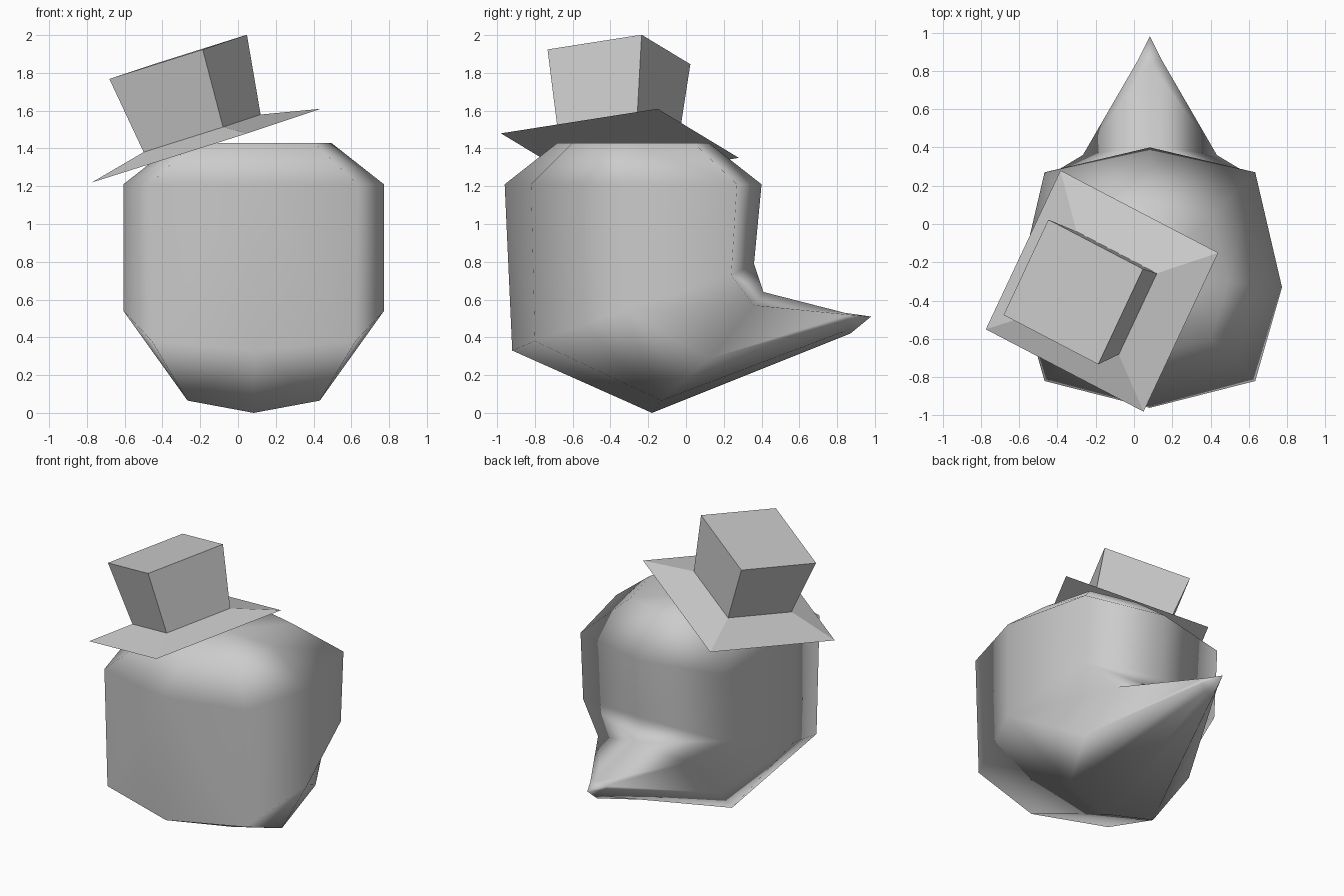
import bpy
import bmesh
from mathutils import Vector

cube = bpy.data.objects.get("Cube")
if cube:
    bpy.data.objects.remove(cube, do_unlink=True)

grey = bpy.data.materials.new("plain grey")
grey.use_nodes = True
grey.diffuse_color = (0.6, 0.6, 0.6, 1)
grey.node_tree.nodes["Principled BSDF"].inputs["Base Color"].default_value = (0.6, 0.6, 0.6, 1)


def finish(bm, name, smooth):
    """Turn a bmesh into a named object with the grey material."""
    bmesh.ops.recalc_face_normals(bm, faces=bm.faces)
    for f in bm.faces:
        f.smooth = smooth
    mesh = bpy.data.meshes.new(name)
    bm.to_mesh(mesh)
    bm.free()
    mesh.materials.append(grey)
    obj = bpy.data.objects.new(name, mesh)
    bpy.context.collection.objects.link(obj)
    return obj


# Body and tail: half loops from the front centre round to the back centre
crown_pole = (0, -0.28, 1.43)
loops = [
    # flat top
    [(0, -0.68, 1.43), (0.32, -0.60, 1.43), (0.41, -0.30, 1.43), (0.32, 0.04, 1.43), (0, 0.12, 1.43)],
    # shoulder
    [(0, -0.96, 1.21), (0.55, -0.82, 1.21), (0.69, -0.33, 1.21), (0.55, 0.27, 1.21), (0, 0.40, 1.21)],
    # lower edge of the walls
    [(0, -0.92, 0.33), (0.54, -0.80, 0.38), (0.69, -0.33, 0.54), (0.55, 0.24, 0.73), (0, 0.36, 0.79)],
    # underside and root of the tail
    [(0, -0.18, 0), (0.35, -0.13, 0.065), (0.43, 0.13, 0.29), (0.35, 0.36, 0.57), (0, 0.41, 0.64)],
    # end of the tail
    [(0, 0.87, 0.42), (0.03, 0.86, 0.44), (0.06, 0.85, 0.49), (0.06, 0.86, 0.52), (0, 0.84, 0.53)],
]
tail_tip = (0, 0.98, 0.51)

bm = bmesh.new()
rows = [[bm.verts.new(p) for p in loop] for loop in loops]
top, tip = bm.verts.new(crown_pole), bm.verts.new(tail_tip)
for i in range(4):
    bm.faces.new((top, rows[0][i], rows[0][i + 1]))
    bm.faces.new((tip, rows[-1][i + 1], rows[-1][i]))
    for r, (a, b) in enumerate(zip(rows, rows[1:])):
        if r == 2 and i == 1:  # the twisted lower flank folds from side to base
            bm.faces.new((a[1], b[1], a[2]))
            bm.faces.new((b[1], b[2], a[2]))
        else:
            bm.faces.new((a[i], b[i], b[i + 1], a[i + 1]))
body = finish(bm, "body_with_tail", True)
body.location.x = 0.083
mirror = body.modifiers.new("mirror", "MIRROR")
mirror.use_clip = True
mirror.merge_threshold = 0.001
# Large wall faces dominate the smooth shading
weighted = body.modifiers.new("weighted normals", "WEIGHTED_NORMAL")
weighted.mode = "FACE_AREA"
weighted.weight = 75

# Tilted square hat: each level is a centre plus scaled half diagonals
right = Vector((0.607, 0.20, 0.195))
front = Vector((0.217, -0.63, 0.065))


def square(bm, centre, size):
    c = Vector(centre)
    return [bm.verts.new(c + d * size) for d in (right, front, -right, -front)]


bm = bmesh.new()
levels = [square(bm, (-0.167, -0.35, 1.415), 1.0),    # brim edge
          square(bm, (-0.19, -0.36, 1.48), 0.51),     # foot of the crown
          square(bm, (-0.317, -0.355, 1.885), 0.60)]  # top of the crown
for a, b in zip(levels, levels[1:]):
    for i in range(4):
        j = (i + 1) % 4
        bm.faces.new((a[i], a[j], b[j], b[i]))
bm.faces.new(levels[-1])
bm.faces.new(levels[0])
finish(bm, "top_hat", False)
